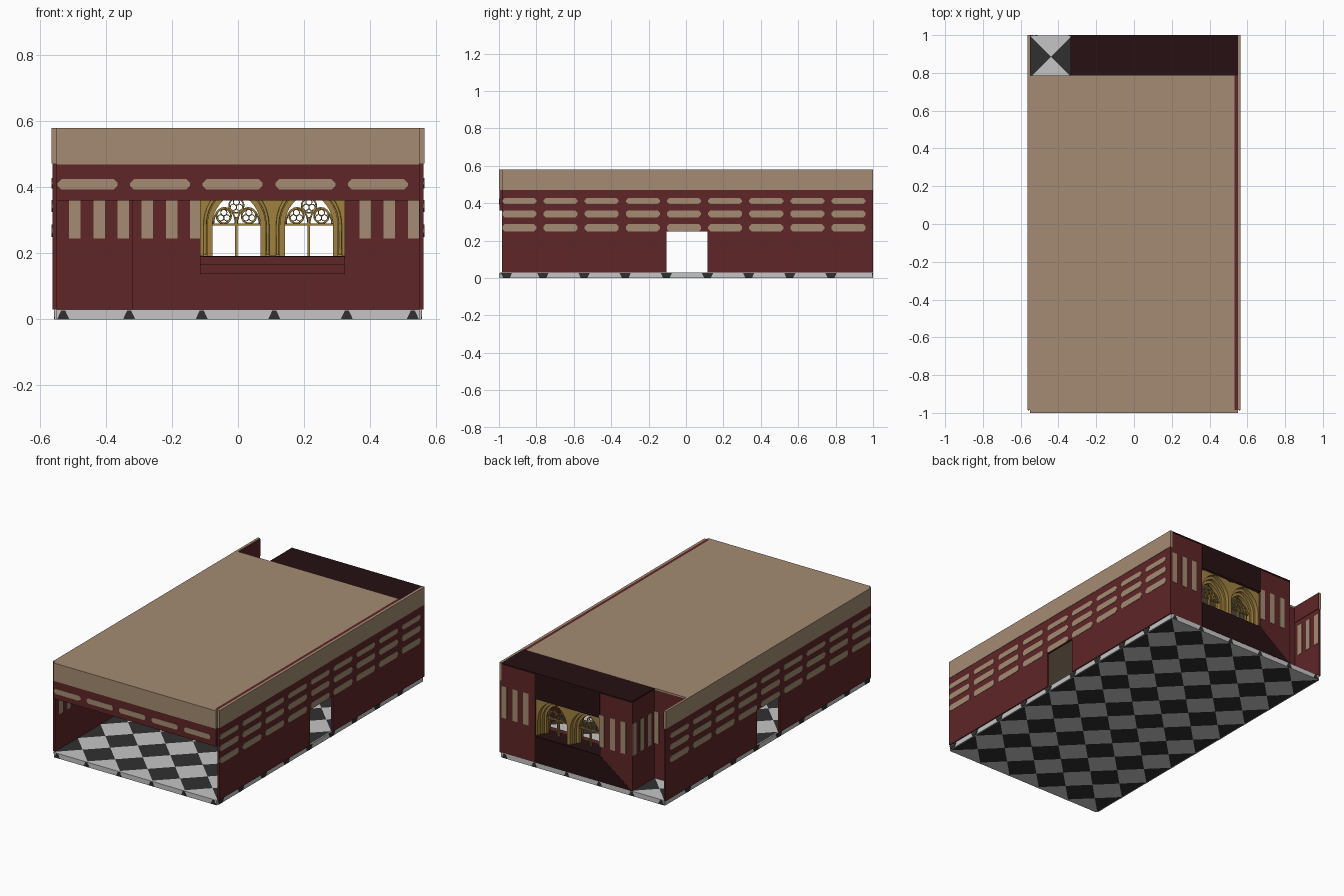
import bpy, bmesh, math
from mathutils import Vector

if "Cube" in bpy.data.objects:
    bpy.data.objects.remove(bpy.data.objects["Cube"])

def material(name, r, g, b):
    m = bpy.data.materials.new(name)
    m.diffuse_color = (r, g, b, 1)
    m.use_nodes = True
    m.node_tree.nodes["Principled BSDF"].inputs["Base Color"].default_value = m.diffuse_color
    return m

RED = material("wall_red", .112, .019, .020)
TAN = material("panel_tan", .37, .26, .17)
DARK = material("dark_maroon", .02, .005, .006)
LIGHT = material("tile_light", .56, .56, .56)
BLACK = material("tile_black", .03, .03, .03)
GOLD = material("window_gold", .35, .22, .05)

M = 0.22                 # building module
Y0, X0 = -0.985, -0.55   # module grid origin

def place(axis, u, v, w):
    return {'x': (w, u, v), 'y': (u, w, v), 'z': (u, v, w)}[axis]

def prism(bm, axis, pts, a, b, mat=0):
    """Extrude a 2D outline along an axis from a to b."""
    lo = [bm.verts.new(place(axis, u, v, a)) for u, v in pts]
    hi = [bm.verts.new(place(axis, u, v, b)) for u, v in pts]
    n = len(pts)
    faces = [bm.faces.new(lo), bm.faces.new(hi)]
    for i in range(n):
        j = (i + 1) % n
        faces.append(bm.faces.new((lo[i], lo[j], hi[j], hi[i])))
    for f in faces:
        f.material_index = mat

def rect(u0, u1, v0, v1):
    return [(u0, v0), (u1, v0), (u1, v1), (u0, v1)]

def chamfered(u0, u1, v0, v1, c):
    return [(u0 + c, v0), (u1 - c, v0), (u1, v0 + c), (u1, v1 - c),
            (u1 - c, v1), (u0 + c, v1), (u0, v1 - c), (u0, v0 + c)]

def finish(name, bm, *mats):
    bmesh.ops.recalc_face_normals(bm, faces=bm.faces)
    me = bpy.data.meshes.new(name)
    bm.to_mesh(me)
    bm.free()
    for m in mats:
        me.materials.append(m)
    ob = bpy.data.objects.new(name, me)
    bpy.context.collection.objects.link(ob)
    return ob

def boxes(name, mat, *bs):
    """Each box: x0, x1, y0, y1, z0, z1."""
    bm = bmesh.new()
    for x0, x1, y0, y1, z0, z1 in bs:
        prism(bm, 'z', rect(x0, x1, y0, y1), z0, z1)
    return finish(name, bm, mat)

def plates(name, mat, axis, outlines, a, b):
    bm = bmesh.new()
    for o in outlines:
        prism(bm, axis, o, a, b)
    return finish(name, bm, mat)

# Floor: each module is split into four triangles, giving a diagonal checker
bm = bmesh.new()
for i in range(5):
    for j in range(9):
        x, y = X0 + i * M, Y0 + j * M
        c = (x + M / 2, y + M / 2)
        q = rect(x, x + M, y, y + M)
        for k in range(4):
            prism(bm, 'z', [q[k], q[(k + 1) % 4], c], 0, .03, k % 2)
finish("checker_floor", bm, LIGHT, BLACK)

# Floor rim: light edging with small black notches at the module lines
boxes("floor_rim", LIGHT,
      (.55, .556, Y0, .995, 0, .03), (-.556, -.55, Y0, .995, 0, .03),
      (-.55, .55, -.995, Y0, 0, .03), (-.55, .55, .994, .998, 0, .03))
def notch(c, w):
    return [(c - w * .6, .001), (c + w * .6, .001), (c + w, .027), (c - w, .027)]
side_notches = [notch(Y0 + k * M + (.025 if k == 0 else 0), .03) for k in range(9)]
for s in (1, -1):
    plates("floor_side_notches", BLACK, 'x', side_notches, s * .556, s * .558)
end_notches = [[(c - .018, .001), (c + .018, .001), (c + .006, .027), (c - .006, .027)]
               for c in (X0 + .02, X0 + M, X0 + 2 * M, X0 + 3 * M, X0 + 4 * M, .53)]
plates("floor_front_notches", BLACK, 'y', end_notches, -.997, -.995)
plates("floor_back_notches", BLACK, 'y', end_notches, .998, .9995)

# Panel layouts
def rows(start, count, zs):
    return [chamfered(start + k * M + .003, start + k * M + .185, z0, z1, .012)
            for k in range(count) for z0, z1 in zs]
def uprights(start, count):
    step = M / 3
    return [rect(start + k * step + .038, start + k * step + .073, .245, .44) for k in range(count)]

# Side walls with a doorway, tan upper band, outer rows and inner upright panels
D0, D1 = Y0 + 4 * M, Y0 + 5 * M
for s, side in ((1, "right"), (-1, "left")):
    a, b = sorted((s * .55, s * .563))
    boxes(side + "_wall", RED, (a, b, Y0, D0, .03, .472), (a, b, D1, 1, .03, .472),
          (a, b, D0, D1, .25, .472))
    a, b = sorted((s * .55, s * .565))
    boxes(side + "_upper_band", TAN, (a, b, Y0, 1, .472, .58))
    a, b = sorted((s * .547, s * .55))
    boxes(side + "_inner_band", RED, (a, b, Y0, 1, .472, .575))
    plates(side + "_outer_panels", TAN, 'x',
           rows(Y0, 9, ((.25, .288), (.325, .362), (.396, .428))), s * .563, s * .565)
    plates(side + "_inner_panels", TAN, 'x',
           [p for p in uprights(Y0, 27) if p[1][0] < D0 or p[0][0] > D1],
           s * .55, s * .548)

# Front header above the open end
boxes("front_header", RED, (-.55, .55, -.998, Y0, .36, .47))
boxes("front_upper_band", TAN, (-.55, .55, -1, Y0, .47, .58))
plates("front_header_panels", TAN, 'y', rows(X0, 5, ((.393, .425),)), -1, -.998)

# Roof, red edge strip and dark bay roof
boxes("roof", TAN, (-.55, .532, Y0, .785, .57, .58))
boxes("roof_edge_strip", RED, (.532, .55, Y0, .785, .57, .58))
boxes("bay_roof", DARK, (-.335, .55, .785, 1, .57, .579))

# Back bay walls around the window, and the recessed corner
WL, WR, WT = -.115, .325, .42
boxes("back_wall", RED, (-.335, WL, .98, .998, .03, .57), (WR, .55, .98, .998, .03, .57),
      (WL, WR, .98, .998, .03, .19), (WL, WR, .86, .998, WT, .57))
boxes("corner_walls", RED, (-.335, -.32, .785, .98, .03, .57),
      (-.55, -.32, .77, .785, .03, .57))
plates("back_dark_panels", DARK, 'y',
       [rect(WL, WR, .03, .19), rect(WL, WR, WT, .575),
        [(-.33, .03), (WL, .03), (WL, .19)]], .998, 1)
boxes("window_sill_outer", DARK, (WL, WR, .88, .998, .18, .192))
boxes("window_sill", RED, (WL, WR, .845, .98, .165, .19), (WL, WR, .86, .98, .138, .165))

# Upright panels on both faces of the back walls
ups = [p for p in uprights(X0, 15) if p[1][0] < WL + .01 or p[0][0] > WR]
bay = [p for p in ups if p[0][0] > -.335]
corner = [p for p in ups if p[0][0] < -.335]
plates("bay_inner_panels", TAN, 'y', bay, .98, .978)
plates("bay_outer_panels", TAN, 'y', bay, .998, 1)
plates("corner_inner_panels", TAN, 'y', corner, .77, .768)
plates("corner_outer_panels", TAN, 'y', corner, .785, .787)
plates("bay_side_panels", TAN, 'x', uprights(.775, 3), -.335, -.337)

# Pointed arch outline with centre cx, half width w
SPRING = .285
def arch(cx, w, base, n=10):
    r = 1.4 * w                       # arc radius, centres inside the span
    end = math.acos((r - w) / r)
    right = [(cx - (r - w) + r * math.cos(end * i / n), SPRING + r * math.sin(end * i / n))
             for i in range(n + 1)]
    left = [(2 * cx - x, z) for x, z in reversed(right[:-1])]
    return [(cx + w, base)] + right + left + [(cx - w, base)]

# Window surrounds: stepped plates pierced by arches
def pierced_plate(bm, cx, w, y0, y1):
    o = arch(cx, w, .192)
    h = M / 2
    n = len(o)
    outer = []
    for i, (x, z) in enumerate(o):    # project arch points out to the rectangle
        if i in (0, n - 1):
            outer.append((cx + math.copysign(h, x - cx), .192))
            continue
        dx, dz = x - cx, max(z - SPRING, 0)
        k = min(h / abs(dx) if abs(dx) > 1e-5 else 99,
                (WT - SPRING) / dz if dz > 1e-5 else 99)
        outer.append((cx + dx * k, SPRING + dz * k))
    for i in range(n - 1):
        prism(bm, 'y', [o[i], o[i + 1], outer[i + 1], outer[i]], y0, y1)

def wire(name, pts, r, y, closed):
    cu = bpy.data.curves.new(name, 'CURVE')
    cu.dimensions = '3D'
    cu.bevel_depth = r
    cu.bevel_resolution = 1
    sp = cu.splines.new('POLY')
    sp.points.add(len(pts) - 1)
    for p, (x, z) in zip(sp.points, pts):
        p.co = (x, y, z, 1)
    sp.use_cyclic_u = closed
    cu.materials.append(GOLD)
    bpy.context.collection.objects.link(bpy.data.objects.new(name, cu))

def circle(cx, cz, r, n=20):
    return [(cx + r * math.cos(2 * math.pi * i / n), cz + r * math.sin(2 * math.pi * i / n))
            for i in range(n)]

for cx in (WL + M / 2, WR - M / 2):
    bm = bmesh.new()
    for w, y0, y1 in ((.1, .87, .895), (.087, .895, .915), (.073, .915, .94),
                      (.087, .94, .96), (.1, .96, .985)):
        pierced_plate(bm, cx, w, y0, y1)
    finish("window_surround", bm, GOLD)
    # Tracery: mullion, cross bar, lancet heads and trefoil circles
    boxes("window_mullion", GOLD, (cx - .004, cx + .004, .92, .935, .192, .31),
          (cx - .073, cx + .073, .92, .935, .284, .291))
    wire("arch_moulding", arch(cx, .095, .195), .005, .87, False)
    for s in (-1, 1):
        wire("lancet_head", [(cx + s * .036 + .034 * math.cos(a * math.pi / 12),
             .288 + .05 * math.sin(a * math.pi / 12)) for a in range(13)], .003, .928, False)
    for dx, dz in ((-.038, .313), (.038, .313), (0, .345)):
        wire("tracery_ring", circle(cx + dx, dz, .022), .003, .928, True)
        for k in range(3):
            t = math.pi / 2 + k * 2 * math.pi / 3
            wire("trefoil_ring", circle(cx + dx + .0105 * math.cos(t), dz + .0105 * math.sin(t),
                 .0095, 12), .0016, .928, True)
